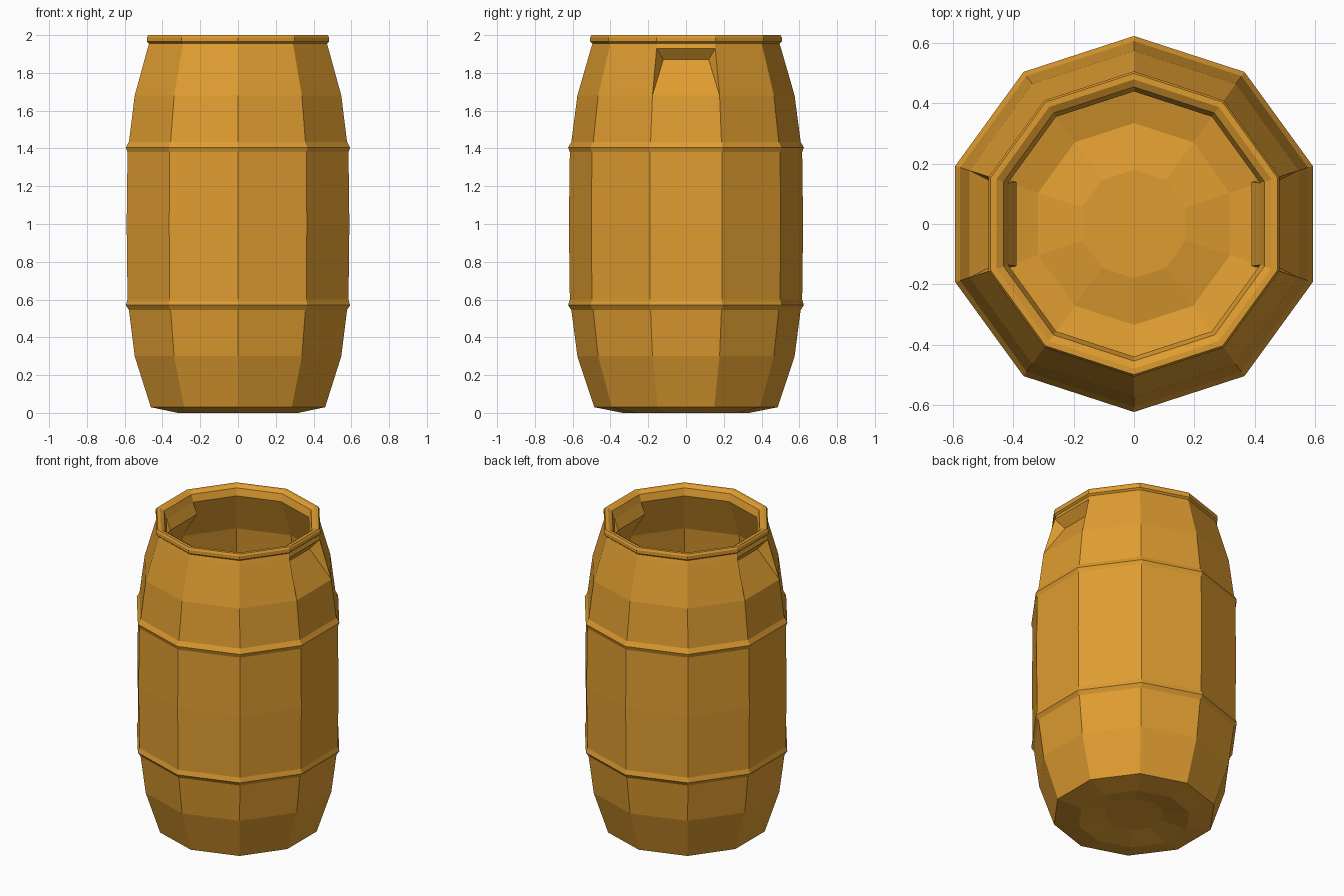
import bpy, bmesh, math

if "Cube" in bpy.data.objects:
    bpy.data.objects.remove(bpy.data.objects["Cube"], do_unlink=True)

SIDES = 10

# One colour for the whole barrel
mat = bpy.data.materials.new("golden_plastic")
mat.use_nodes = True
colour = (0.74, 0.335, 0.03, 1)
mat.diffuse_color = colour
bsdf = mat.node_tree.nodes["Principled BSDF"]
bsdf.inputs["Base Color"].default_value = colour
bsdf.inputs["Roughness"].default_value = 0.7

# Corner radius and height: base, lower hoop, belly, upper hoop, shoulder, neck
outer = [(0.18, 0.03), (0.335, 0.0), (0.485, 0.03), (0.575, 0.3),
         (0.607, 0.545), (0.624, 0.57), (0.615, 0.6), (0.62, 1.0),
         (0.615, 1.38), (0.624, 1.405), (0.607, 1.435),
         (0.575, 1.68), (0.503, 1.93), (0.495, 1.955)]
rim = [(0.507, 1.965), (0.507, 1.988), (0.5, 2.0), (0.48, 2.0), (0.455, 1.985)]
# Inside wall from the neck down to the raised floor
inner = [(0.44, 1.94), (0.545, 1.68), (0.58, 1.42), (0.59, 1.0),
         (0.58, 0.57), (0.545, 0.3), (0.455, 0.06), (0.335, 0.03), (0.18, 0.06)]
profile = outer + rim + inner
outer_grip = len(outer) - 3
inner_grip = len(outer) + len(rim)

bm = bmesh.new()


def ring(radius, z):
    """Ring of corners, with a flat panel centred on each side."""
    angles = [2 * math.pi * (k - 0.5) / SIDES for k in range(SIDES)]
    return [bm.verts.new((radius * math.cos(a), radius * math.sin(a), z)) for a in angles]


def dent(quad, x, half_width, z):
    """Fill a side panel with a hand grip pushed towards the middle."""
    low, high = sorted((quad[:2], quad[2:]), key=lambda pair: pair[0].co.z)
    low, high = (sorted(pair, key=lambda v: v.co.y) for pair in (low, high))
    side = math.copysign(1, low[0].co.x)
    mid = [bm.verts.new((side * x, s * half_width, z)) for s in (-1, 1)]
    bm.faces.new((low[0], low[1], mid[1], mid[0]))
    bm.faces.new((mid[0], mid[1], high[1], high[0]))
    for i in (0, 1):
        bm.faces.new((low[i], mid[i], high[i]))


# Spin the profile, swapping the two side panels for grips
rings = [ring(r, z) for r, z in profile]
for i, (a, b) in enumerate(zip(rings, rings[1:])):
    for k in range(SIDES):
        n = (k + 1) % SIDES
        quad = [a[k], a[n], b[n], b[k]]
        on_side = k in (0, SIDES // 2)
        if on_side and i == outer_grip:
            dent(quad, 0.43, 0.12, 1.87)
        elif on_side and i == inner_grip:
            dent(quad, 0.39, 0.14, 1.87)
        else:
            bm.faces.new(quad)

# Centre of the base and of the floor
bm.faces.new(rings[0])
bm.faces.new(rings[-1])
bmesh.ops.recalc_face_normals(bm, faces=bm.faces)

mesh = bpy.data.meshes.new("barrel")
bm.to_mesh(mesh)
bm.free()
mesh.materials.append(mat)
barrel = bpy.data.objects.new("barrel", mesh)
bpy.context.collection.objects.link(barrel)
